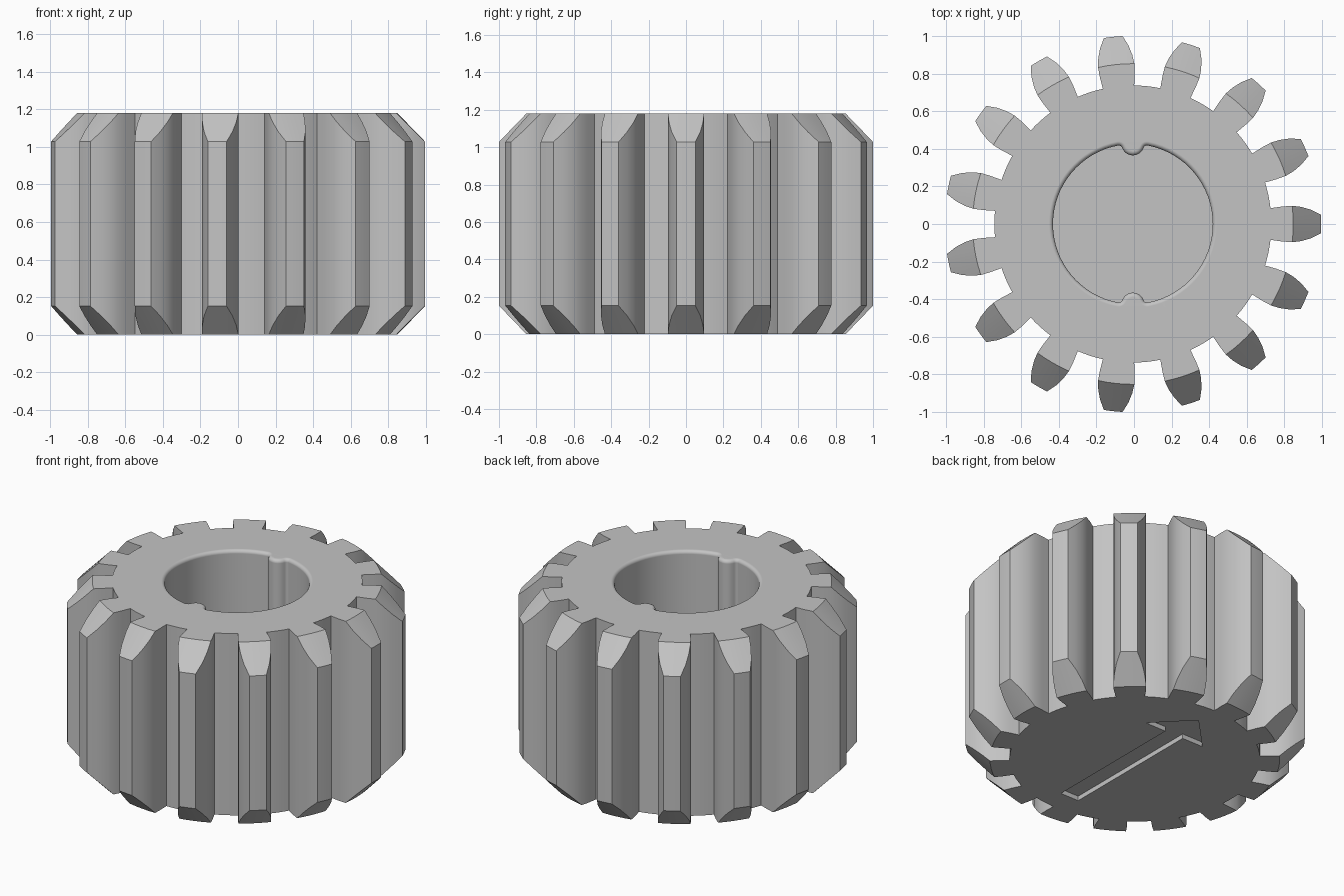
import bpy
import bmesh
from math import sin, cos, asin, acos, atan2, pi, radians
from mathutils import Vector

if "Cube" in bpy.data.objects:
    bpy.data.objects.remove(bpy.data.objects["Cube"])

HEIGHT, TEETH, ROOT, CHAMFER_R = 1.18, 15, 0.737, 0.853
SHIFT = -0.006
# Tooth flank as (radius, half width)
FLANK = [(ROOT, 0.084), (0.8, 0.093), (CHAMFER_R, 0.097),
         (0.9, 0.091), (0.95, 0.076), (1.0013, 0.05)]
ACROSS = 4
bm = bmesh.new()


def polar(r, a):
    return Vector((r * cos(a), r * sin(a)))


def arc(center, r, a0, a1, n):
    return [center + polar(r, a0 + (a1 - a0) * i / n) for i in range(n + 1)]


def at(p, z):
    return (p.x + SHIFT, p.y, z)


def face(points):
    bm.faces.new([bm.verts.new(p) for p in points])


def wall(low, z_low, high, z_high):
    """Quads between two closed loops."""
    for i in range(len(low)):
        j = (i + 1) % len(low)
        face([at(low[i], z_low), at(low[j], z_low),
              at(high[j], z_high), at(high[i], z_high)])


def cap(loops, z):
    """Flat face bounded by an outline and a hole."""
    edges = []
    for loop in loops:
        vs = [bm.verts.new(at(p, z)) for p in loop]
        edges += [bm.edges.new((vs[i - 1], vs[i])) for i in range(len(vs))]
    bmesh.ops.triangle_fill(bm, edges=edges, use_beauty=True)


def drop(p):
    """Height lost to the conical chamfer at a point."""
    return max(0.0, (p.length - CHAMFER_R) * 1.03)


def ring(r, h, a):
    half = asin(h / r)
    return arc(Vector((0, 0)), r, a - half, a + half, ACROSS)


# Toothed rim
outline, cap_outline = [], []
step = 2 * pi / TEETH
root_half = asin(FLANK[0][1] / ROOT)
for t in range(TEETH):
    a = t * step
    rows = [ring(r, h, a) for r, h in FLANK]
    gap = arc(Vector((0, 0)), ROOT, a + root_half, a + step - root_half, 4)[1:-1]
    outline += [r[0] for r in rows] + rows[-1][1:-1] + [r[-1] for r in reversed(rows)] + gap
    cap_outline += [r[0] for r in rows[:2]] + rows[2] + [r[-1] for r in reversed(rows[:2])] + gap
    # Chamfered tooth ends
    for inner, outer in zip(rows[2:], rows[3:]):
        for k in range(ACROSS):
            quad = [inner[k], outer[k], outer[k + 1], inner[k + 1]]
            face([at(p, drop(p)) for p in quad])
            face([at(p, HEIGHT - drop(p)) for p in quad])
for i, p in enumerate(outline):
    q = outline[(i + 1) % len(outline)]
    face([at(p, drop(p)), at(q, drop(q)), at(q, HEIGHT - drop(q)), at(p, HEIGHT - drop(p))])

# Blind bore with two rounded keys
BORE, KEY, FILLET, LIP, FLOOR = 0.425, 0.06, 0.02, 0.022, 0.2


def bore_loop(off):
    c = BORE - FILLET
    phi = acos((c * c + BORE * BORE - (KEY + FILLET) ** 2) / (2 * c * BORE))
    key = Vector((0, BORE))
    f1, f2 = polar(c, pi / 2 - phi), polar(c, pi / 2 + phi)
    beta = atan2(key.y - f1.y, key.x - f1.x)
    half = arc(Vector((0, 0)), BORE + off, phi - pi / 2, pi / 2 - phi, 32)
    half += arc(f1, FILLET + off, pi / 2 - phi, beta, 5)[1:]
    half += arc(key, KEY - off, beta + pi, 2 * pi - beta, 10)[1:]
    half += arc(f2, FILLET + off, pi - beta, pi / 2 + phi, 5)[1:-1]
    return half + [-p for p in half]


levels = []
for k in range(6):
    a = pi / 2 * k / 5
    levels.append((bore_loop(LIP * (1 - sin(a))), HEIGHT - LIP * (1 - cos(a))))
levels.append((levels[-1][0], FLOOR))
for (p, zp), (q, zq) in zip(levels, levels[1:]):
    wall(q, zq, p, zp)
face([at(p, FLOOR) for p in levels[-1][0]])
cap([cap_outline, levels[0][0]], HEIGHT)

# Recessed arrow in the underside
right = [(0.066, -0.59), (0.066, 0.367), (0.217, 0.367)]
arrow = [Vector(p) for p in right + [(0, 0.59)] + [(-x, y) for x, y in reversed(right)]]
arrow = [p - Vector((SHIFT, 0)) for p in arrow]
cap([cap_outline, arrow], 0)
wall(arrow, 0, arrow, 0.03)
face([at(p, 0.03) for p in arrow])

bmesh.ops.remove_doubles(bm, verts=bm.verts, dist=0.0002)
bmesh.ops.recalc_face_normals(bm, faces=bm.faces)
mesh = bpy.data.meshes.new("pinion_gear")
bm.to_mesh(mesh)
bm.free()
gear = bpy.data.objects.new("pinion_gear", mesh)
bpy.context.collection.objects.link(gear)

# Plain grey finish
grey = bpy.data.materials.new("light grey")
grey.use_nodes = True
grey.diffuse_color = (0.55, 0.55, 0.55, 1)
grey.node_tree.nodes["Principled BSDF"].inputs["Base Color"].default_value = grey.diffuse_color
mesh.materials.append(grey)

bpy.ops.object.select_all(action='DESELECT')
gear.select_set(True)
bpy.context.view_layer.objects.active = gear
bpy.ops.object.shade_smooth_by_angle(angle=radians(30))
normals = gear.modifiers.new("clean_normals", 'WEIGHTED_NORMAL')
normals.keep_sharp = True
